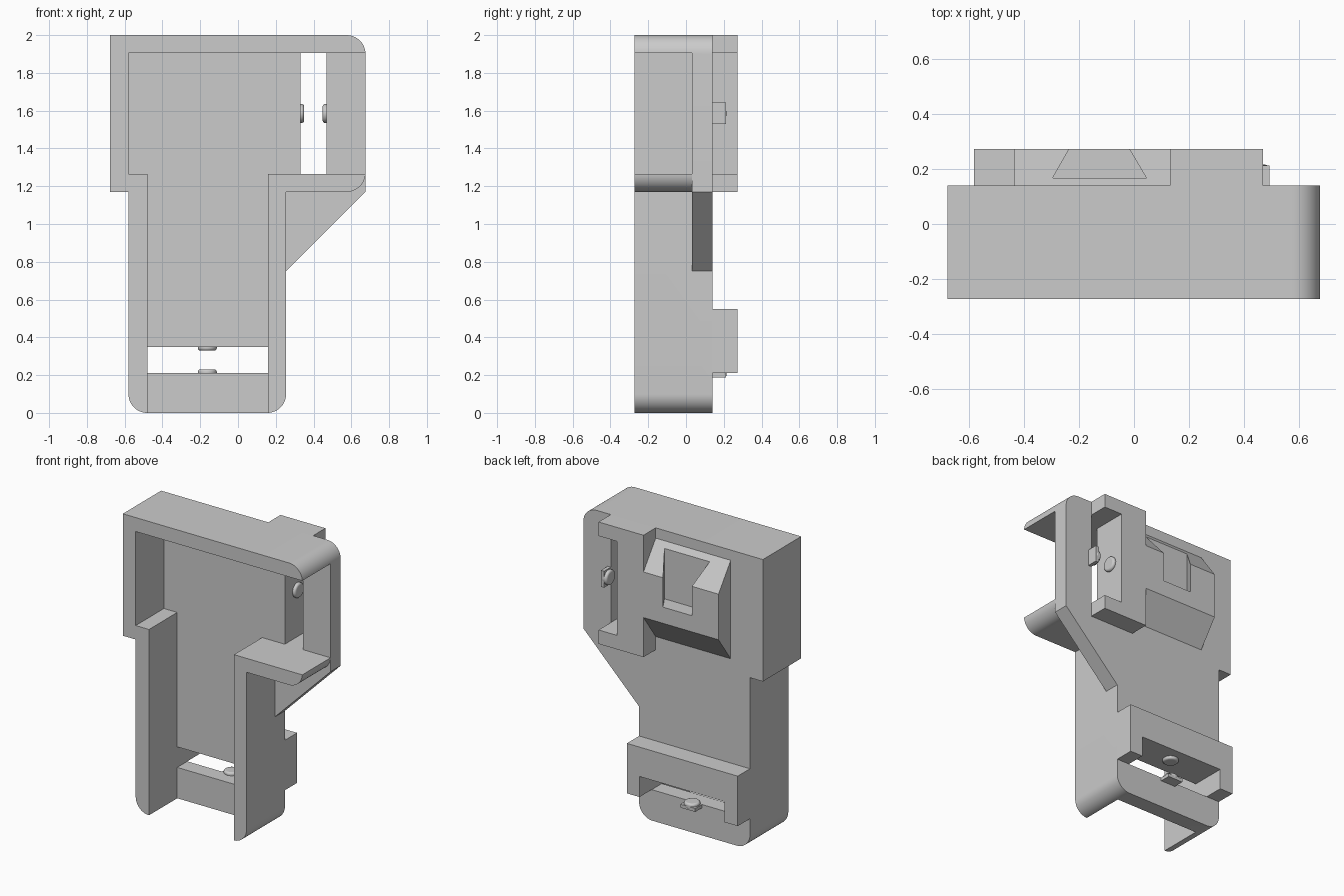
import bpy, bmesh, math
from mathutils import Vector

if "Cube" in bpy.data.objects:
    bpy.data.objects.remove(bpy.data.objects["Cube"], do_unlink=True)

grey = bpy.data.materials.new("plain grey")
grey.use_nodes = True
COLOUR = (0.6, 0.6, 0.6, 1)
grey.diffuse_color = COLOUR
grey.node_tree.nodes["Principled BSDF"].inputs["Base Color"].default_value = COLOUR

FRONT, PLATE, BACK, REAR = -0.272, 0.032, 0.14, 0.272


def prism(name, points, start, end, axis="y"):
    """Extrude a 2D profile along one axis."""
    place = {"x": lambda a, b, t: (t, a, b),
             "y": lambda a, b, t: (a, t, b),
             "z": lambda a, b, t: (a, b, t)}[axis]
    bm = bmesh.new()
    face = bm.faces.new([bm.verts.new(place(a, b, start)) for a, b in points])
    grown = bmesh.ops.extrude_face_region(bm, geom=[face])["geom"]
    offset = Vector(place(0, 0, end - start))
    bmesh.ops.translate(bm, vec=offset, verts=[g for g in grown if isinstance(g, bmesh.types.BMVert)])
    bmesh.ops.recalc_face_normals(bm, faces=bm.faces)
    mesh = bpy.data.meshes.new(name)
    bm.to_mesh(mesh)
    bm.free()
    mesh.materials.append(grey)
    obj = bpy.data.objects.new(name, mesh)
    bpy.context.collection.objects.link(obj)
    return obj


def rect(x0, x1, z0, z1):
    return [(x0, z0), (x1, z0), (x1, z1), (x0, z1)]


def arc(cx, cz, first, r=0.1, steps=12):
    """Quarter circle, counter-clockwise from the first angle."""
    angles = [math.radians(first + 90 * i / steps) for i in range(steps + 1)]
    return [(cx + r * math.cos(a), cz + r * math.sin(a)) for a in angles]


def combine(obj, other, operation):
    mod = obj.modifiers.new("combine", "BOOLEAN")
    mod.operation, mod.object, mod.solver = operation, other, "EXACT"
    bpy.context.view_layer.objects.active = obj
    bpy.ops.object.modifier_apply(modifier=mod.name)
    bpy.data.objects.remove(other, do_unlink=True)


def smooth(obj):
    bpy.ops.object.select_all(action="DESELECT")
    obj.select_set(True)
    bpy.context.view_layer.objects.active = obj
    bpy.ops.object.shade_smooth_by_angle(angle=math.radians(30))


# Tray body: rounded outline, hollowed from the front, with two strap slots
outline = (arc(-0.48, 0.1, 180) + arc(0.155, 0.1, 270)
           + [(0.255, 1.17)] + arc(0.575, 1.27, 270) + arc(0.575, 1.9, 0)
           + [(-0.677, 2), (-0.677, 1.17), (-0.58, 1.17)])
body = prism("tray_body", outline, FRONT, BACK)
cavity = [(-0.48, -0.1), (0.16, -0.1), (0.16, 1.265), (0.8, 1.265),
          (0.8, 1.905), (-0.58, 1.905), (-0.58, 1.265), (-0.48, 1.265)]
combine(body, prism("cavity_cutter", cavity, -0.5, PLATE), "DIFFERENCE")
gusset = [(0.2, 0.75), (0.255, 0.75), (0.675, 1.17), (0.675, 1.3), (0.2, 1.3)]
combine(body, prism("gusset", gusset, PLATE, BACK), "UNION")
for slot in (rect(0.33, 0.468, 1.265, 1.905), rect(-0.48, 0.16, 0.21, 0.35)):
    combine(body, prism("slot_cutter", slot, -0.1, 0.3), "DIFFERENCE")
smooth(body)

# Strap brackets on the back
prism("upper_bracket", [(0.13, 1.17), (0.468, 1.17), (0.468, 1.265), (0.33, 1.265),
                        (0.33, 1.905), (0.468, 1.905), (0.468, 2), (0.13, 2)], BACK, REAR)
prism("lower_bracket", [(-0.58, 0.21), (-0.48, 0.21), (-0.48, 0.35), (0.16, 0.35),
                        (0.16, 0.21), (0.255, 0.21), (0.255, 0.55), (-0.58, 0.55)], BACK, REAR)

# Mounting pad with sloped ends and a dovetail pocket open at the top
pad = prism("mounting_pad", [(BACK, 1.26), (REAR, 1.44), (REAR, 1.75), (BACK, 1.93)],
            -0.435, 0.13, "x")
dovetail = [(-0.295, 0.167), (0.045, 0.167), (-0.017, REAR), (-0.017, 0.3),
            (-0.235, 0.3), (-0.235, REAR)]
combine(pad, prism("dovetail_cutter", dovetail, 1.55, 2.1, "z"), "DIFFERENCE")


def knob(name, location, direction):
    """Flat rounded stud standing on a slot edge."""
    bpy.ops.mesh.primitive_cylinder_add(vertices=32, radius=0.05, depth=0.04, location=location)
    obj = bpy.context.object
    obj.name = name
    obj.rotation_euler = Vector(direction).to_track_quat("Z", "Y").to_euler()
    obj.data.materials.append(grey)
    bevel = obj.modifiers.new("rounded rim", "BEVEL")
    bevel.width, bevel.segments = 0.012, 3
    smooth(obj)


# Studs facing each other across each slot
for side, x in (("right", 0.33), ("left", 0.468)):
    knob("upper_stud_" + side, (x, 0.165, 1.585), (1 if side == "right" else -1, 0, 0))
for side, z in (("bottom", 0.21), ("top", 0.35)):
    knob("lower_stud_" + side, (-0.162, 0.165, z), (0, 0, 1 if side == "bottom" else -1))

# Small square tabs backing the outer studs
prism("upper_tab", rect(0.468, 0.492, 1.53, 1.642), 0.12, 0.213)
prism("lower_tab", rect(-0.218, -0.106, 0.187, 0.21), 0.12, 0.213)
